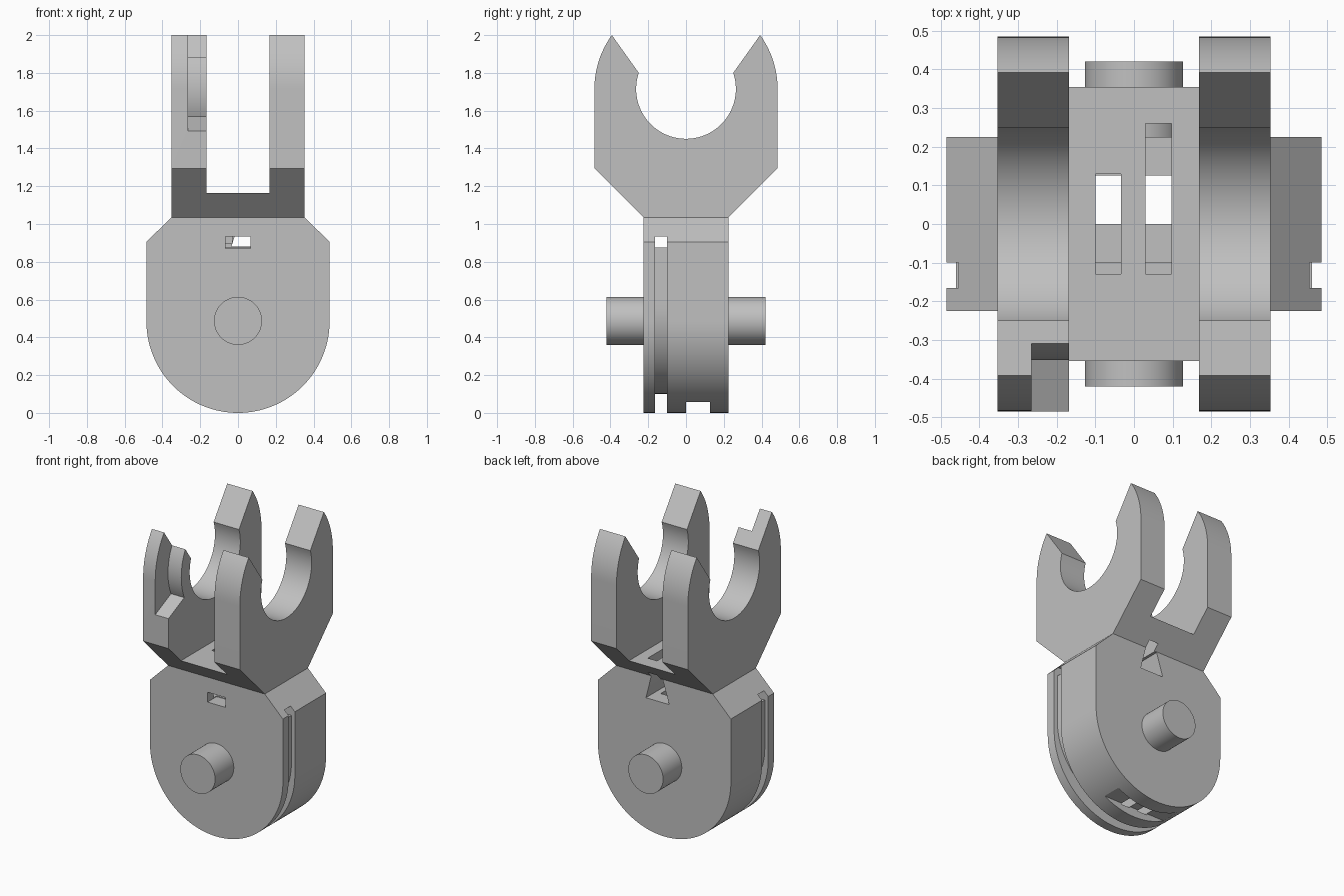
import bpy
import bmesh
from math import cos, sin, pi, asin, atan2, hypot, radians
from mathutils import Vector

if "Cube" in bpy.data.objects:
    bpy.data.objects.remove(bpy.data.objects["Cube"])

grey = bpy.data.materials.new("plain grey")
grey.use_nodes = True
colour = (0.53, 0.53, 0.53, 1)
grey.diffuse_color = colour
grey.node_tree.nodes["Principled BSDF"].inputs["Base Color"].default_value = colour


def arc(cu, cz, r, a, b, n=32):
    return [(cu + r * cos(a + (b - a) * i / n), cz + r * sin(a + (b - a) * i / n))
            for i in range(n + 1)]


def prism(name, outline, axis, lo, hi):
    """Extrude a (horizontal, z) outline along x or y."""
    bm = bmesh.new()
    place = (lambda u, z: (lo, u, z)) if axis == "x" else (lambda u, z: (u, lo, z))
    face = bm.faces.new([bm.verts.new(place(u, z)) for u, z in outline])
    new = bmesh.ops.extrude_face_region(bm, geom=[face])["geom"]
    step = Vector((hi - lo, 0, 0)) if axis == "x" else Vector((0, hi - lo, 0))
    bmesh.ops.translate(bm, vec=step, verts=[v for v in new if isinstance(v, bmesh.types.BMVert)])
    bmesh.ops.recalc_face_normals(bm, faces=bm.faces)
    mesh = bpy.data.meshes.new(name)
    bm.to_mesh(mesh)
    bm.free()
    mesh.materials.append(grey)
    ob = bpy.data.objects.new(name, mesh)
    bpy.context.collection.objects.link(ob)
    return ob


def box(name, x0, x1, y0, y1, z0, z1):
    return prism(name, [(x0, z0), (x1, z0), (x1, z1), (x0, z1)], "y", y0, y1)


def combine(target, tool, operation="DIFFERENCE", keep=False):
    mod = target.modifiers.new("cut", "BOOLEAN")
    mod.operation = operation
    mod.solver = "EXACT"
    mod.object = tool
    bpy.context.view_layer.objects.active = target
    bpy.ops.object.modifier_apply(modifier=mod.name)
    if not keep:
        bpy.data.objects.remove(tool)


R = 0.485          # outer radius of housing and clips
HALF = 0.225       # half thickness of the housing
JOINT = 1.035      # where the clips meet the housing
ARM = 0.353        # outer side of the clips
GAP = 0.168        # inner side of the clips
CZ = 1.715         # centre of the clip opening

# Rounded housing with chamfered shoulders
housing = prism("housing", arc(0, R, R, pi, 2 * pi, 64)
                + [(R, 0.905), (ARM, JOINT), (-ARM, JOINT), (-R, 0.905)], "y", -HALF, HALF)

# Strap groove running around an inner core
groove = box("groove_cutter", -0.6, 0.6, -0.165, -0.1, -0.1, 0.935)
core = prism("groove_core", arc(0, 0.56, 0.46, pi, 2 * pi, 48)
             + [(0.46, 0.875), (-0.46, 0.875)], "y", -0.3, 0.1)
combine(groove, core)
combine(housing, groove)

# Pair of clips on a shared bridge
mouth_u, mouth_z = 0.25, 1.8
a_out = asin((2 - CZ) / R)
a_in = atan2(mouth_z - CZ, mouth_u)
r_in = hypot(mouth_u, mouth_z - CZ)
clips = prism("clips", [(-HALF, JOINT), (HALF, JOINT), (R, 1.295)]
              + arc(0, CZ, R, 0, a_out, 12)
              + arc(0, CZ, r_in, a_in, -pi - a_in, 48)
              + arc(0, CZ, R, pi - a_out, pi, 12) + [(-R, 1.295)], "x", -ARM, ARM)
combine(clips, box("gap_cutter", -GAP, GAP, -1, 1, 1.165, 2.5))

# Stepped recess on the front inner edge of the right clip
a_low = pi + 0.43
recess = prism("recess_cutter", arc(0, CZ, 0.352, pi - 0.8, a_low, 20)
               + [(0.6 * cos(a_low), CZ + 0.6 * sin(a_low)), (-0.65, 2.2)],
               "x", -0.265, -0.1)
combine(clips, recess)

# Upright shafts, one reaching out over the back opening
for part in (housing, clips):
    combine(part, box("left_shaft", 0.03, 0.097, -0.13, 0.26, 0.9, 1.3))
    combine(part, box("right_shaft", -0.1, -0.033, -0.13, 0.13, 0.9, 1.3))
for x in (0.03, -0.1):
    combine(housing, box("deep_shaft", x, x + 0.067, -0.1, 0.125, 0.05, 1.0))

# Front window, tapered back opening and slot under the housing
combine(housing, box("window_cutter", -0.065, 0.065, -0.3, -0.13, 0.87, 0.935))
combine(housing, prism("back_opening", [(-0.035, 0.88), (0.135, 0.88),
                                        (0.097, 1.03), (0.012, 1.03)], "y", -0.12, 0.3))
combine(housing, box("foot_slot", -0.6, 0.6, 0, 0.127, -0.1, 0.058))

# Axle pins on both faces
for name, y0, y1 in (("front_pin", -0.42, -HALF), ("back_pin", HALF, 0.42)):
    prism(name, arc(0, 0.487, 0.127, 0, 2 * pi, 48)[:-1], "y", y0, y1)

# Smooth the curved walls and keep the edges sharp
for ob in list(bpy.context.collection.objects):
    if ob.type == "MESH":
        bpy.ops.object.select_all(action="DESELECT")
        ob.select_set(True)
        bpy.context.view_layer.objects.active = ob
        bpy.ops.object.shade_smooth_by_angle(angle=radians(25))
